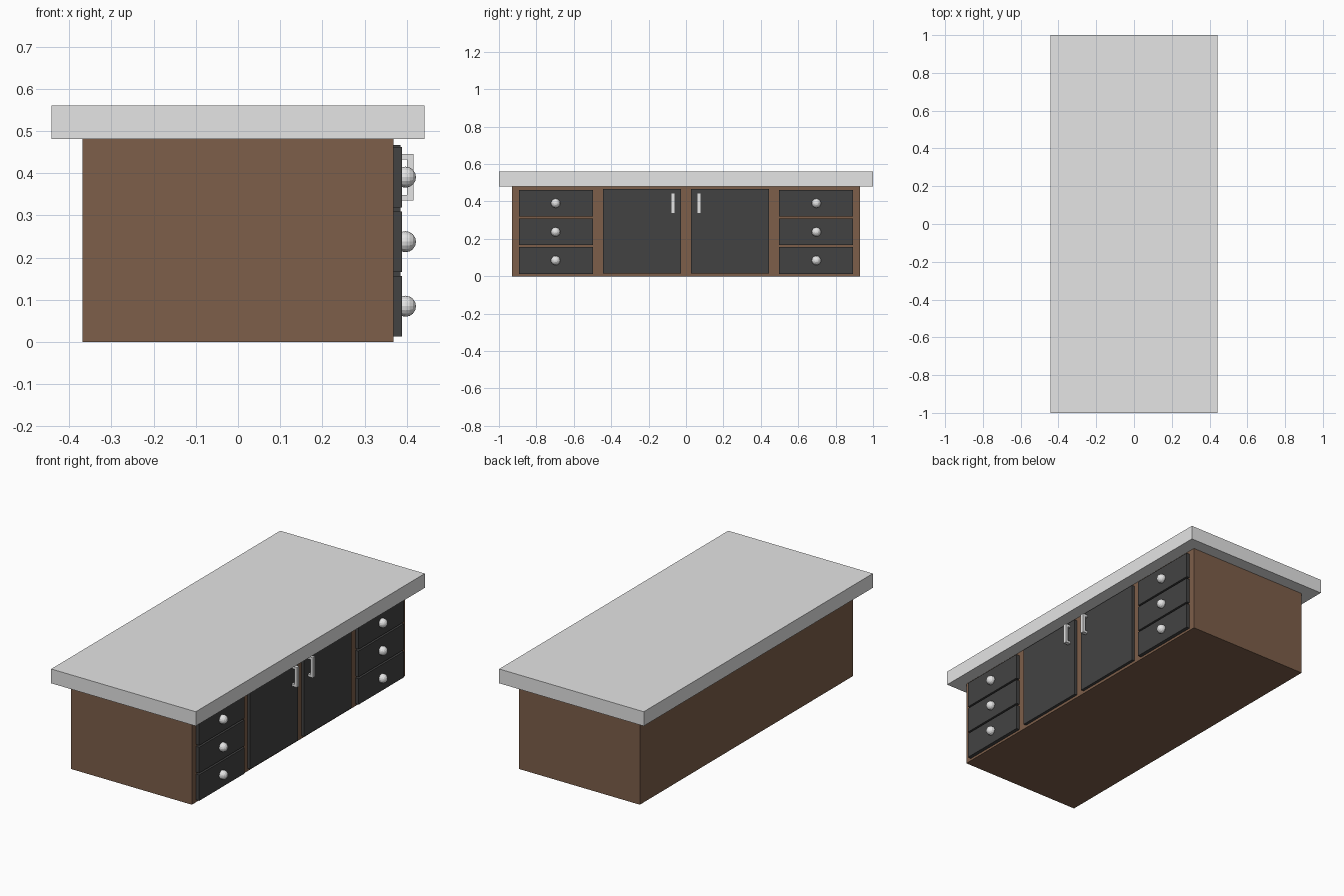
import bpy, bmesh, math
from mathutils import Matrix

if "Cube" in bpy.data.objects:
    bpy.data.objects.remove(bpy.data.objects["Cube"])


def material(name, rgb):
    m = bpy.data.materials.new(name)
    m.diffuse_color = (*rgb, 1)
    m.use_nodes = True
    m.node_tree.nodes["Principled BSDF"].inputs["Base Color"].default_value = m.diffuse_color
    return m


WOOD = material("brown wood", (0.205, 0.113, 0.068))
DARK = material("charcoal panel", (0.055, 0.055, 0.055))
GREY = material("light grey", (0.78, 0.78, 0.78))


def finish(name, bm, mat):
    me = bpy.data.meshes.new(name)
    bmesh.ops.recalc_face_normals(bm, faces=bm.faces)
    bm.to_mesh(me)
    bm.free()
    me.materials.append(mat)
    ob = bpy.data.objects.new(name, me)
    bpy.context.collection.objects.link(ob)
    return ob


def box(name, x, y, z, mat):
    """Box from (min, max) ranges on each axis."""
    bm = bmesh.new()
    size = [b - a for a, b in (x, y, z)]
    mid = [(a + b) / 2 for a, b in (x, y, z)]
    bmesh.ops.create_cube(bm, size=1, matrix=Matrix.Translation(mid) @ Matrix.Diagonal((*size, 1)))
    return finish(name, bm, mat)


def knob(name, y, z):
    """Faceted ball with its pole facing out of the drawer."""
    bm = bmesh.new()
    bmesh.ops.create_uvsphere(bm, u_segments=16, v_segments=8, radius=0.025,
                              matrix=Matrix.Translation((0.397, y, z)) @ Matrix.Rotation(math.pi / 2, 4, 'Y'))
    return finish(name, bm, GREY)


def handle(name, y0, y1):
    """C-shaped pull: side profile extruded along y."""
    profile = [(0.383, 0.335), (0.416, 0.335), (0.416, 0.446), (0.383, 0.446),
               (0.383, 0.433), (0.401, 0.433), (0.401, 0.348), (0.383, 0.348)]
    bm = bmesh.new()
    face = bm.faces.new([bm.verts.new((x, y0, z)) for x, z in profile])
    ext = bmesh.ops.extrude_face_region(bm, geom=[face])
    verts = [v for v in ext["geom"] if isinstance(v, bmesh.types.BMVert)]
    bmesh.ops.translate(bm, verts=verts, vec=(0, y1 - y0, 0))
    return finish(name, bm, GREY)


# Carcass and worktop
box("cabinet_body", (-0.369, 0.369), (-0.93, 0.93), (0, 0.481), WOOD)
box("countertop", (-0.442, 0.442), (-1, 1), (0.481, 0.56), GREY)

# Both halves of the +x face: three drawers outside, one door inside
for side, s in (("left", -1), ("right", 1)):
    def span(a, b):
        return tuple(sorted((s * a, s * b)))

    for i, (z0, z1) in enumerate(((0.013, 0.156), (0.166, 0.309), (0.319, 0.462))):
        box(f"{side}_drawer_{i + 1}", (0.365, 0.389), span(0.497, 0.894), (z0, z1), DARK)
        knob(f"{side}_drawer_knob_{i + 1}", s * 0.697, (z0 + z1) / 2)
    box(f"{side}_door", (0.365, 0.385), span(0.027, 0.443), (0.015, 0.467), DARK)
    handle(f"{side}_door_handle", *span(0.06, 0.08))
